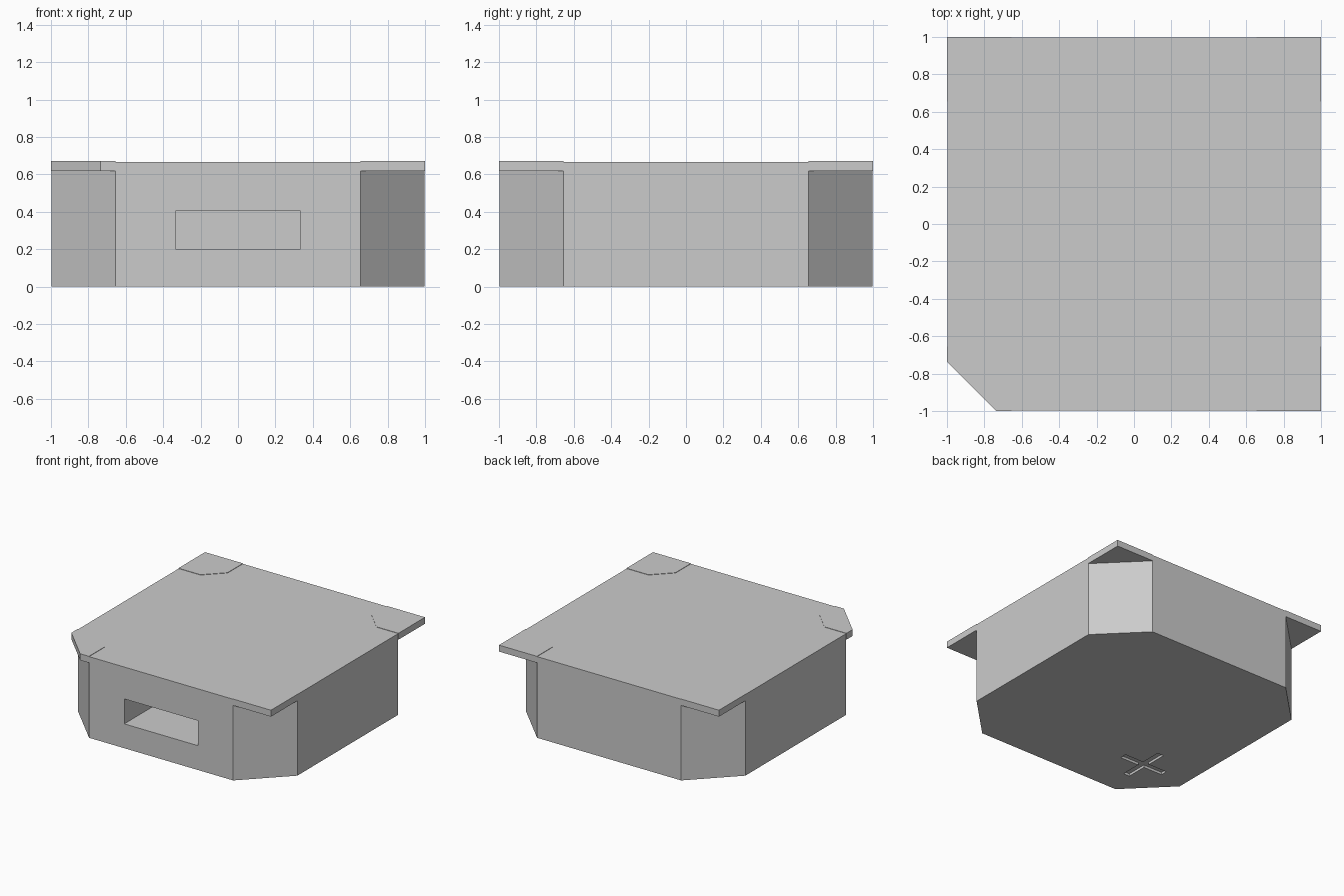
import bpy
import bmesh

if "Cube" in bpy.data.objects:
    bpy.data.objects.remove(bpy.data.objects["Cube"], do_unlink=True)

grey = bpy.data.materials.new("light_grey")
colour = (0.6, 0.6, 0.6, 1)
grey.use_nodes = True
grey.diffuse_color = colour
grey.node_tree.nodes["Principled BSDF"].inputs["Base Color"].default_value = colour


def prism(name, outline, z0, z1):
    """Extrude a flat outline from z0 up to z1."""
    bm = bmesh.new()
    base = bm.faces.new([bm.verts.new((x, y, z0)) for x, y in outline])
    top = bmesh.ops.extrude_face_region(bm, geom=[base])["geom"]
    bmesh.ops.translate(bm, vec=(0, 0, z1 - z0),
                        verts=[v for v in top if isinstance(v, bmesh.types.BMVert)])
    bmesh.ops.recalc_face_normals(bm, faces=bm.faces)
    mesh = bpy.data.meshes.new(name)
    bm.to_mesh(mesh)
    bm.free()
    mesh.materials.append(grey)
    obj = bpy.data.objects.new(name, mesh)
    bpy.context.collection.objects.link(obj)
    return obj


def box(x0, x1, y0, y1):
    return [(x0, y0), (x1, y0), (x1, y1), (x0, y1)]


def cut(target, cutter):
    mod = target.modifiers.new(cutter.name, "BOOLEAN")
    mod.operation = "DIFFERENCE"
    mod.solver = "EXACT"
    mod.object = cutter
    cutter.hide_render = True
    cutter.hide_viewport = True
    cutter.display_type = "WIRE"


# Eight-sided body
S, C = 0.998, 0.655
body = prism("body", [(-C, -S), (C, -S), (S, -C), (S, C),
                      (C, S), (-C, S), (-S, C), (-S, -C)], 0, 0.667)

# Slot in the front
cut(body, prism("slot_cutter", box(-0.335, 0.335, -1.1, -0.6), 0.2, 0.405))

# Cross-shaped groove underneath
a, w, c = 0.2, 0.028, -0.58
cross = [(-w, -a), (w, -a), (w, -w), (a, -w), (a, w), (w, w),
         (w, a), (-w, a), (-w, w), (-a, w), (-a, -w), (-w, -w)]
cut(body, prism("cross_cutter", [(x + c, y + c) for x, y in cross], -0.1, 0.02))

# Overhanging corner tabs, the front right one with its tip cut off
for sx, side in ((-1, "right"), (1, "left")):
    for sy, end in ((-1, "front"), (1, "back")):
        tip = [(1, 1)]
        if (sx, sy) == (-1, -1):
            tip = [(1, 0.735), (0.735, 1)]
        outline = [(C, 1), (C, 0.8), (0.8, C), (1, C)] + tip
        prism(f"{end}_{side}_tab", [(x * sx, y * sy) for x, y in outline], 0.617, 0.67)
